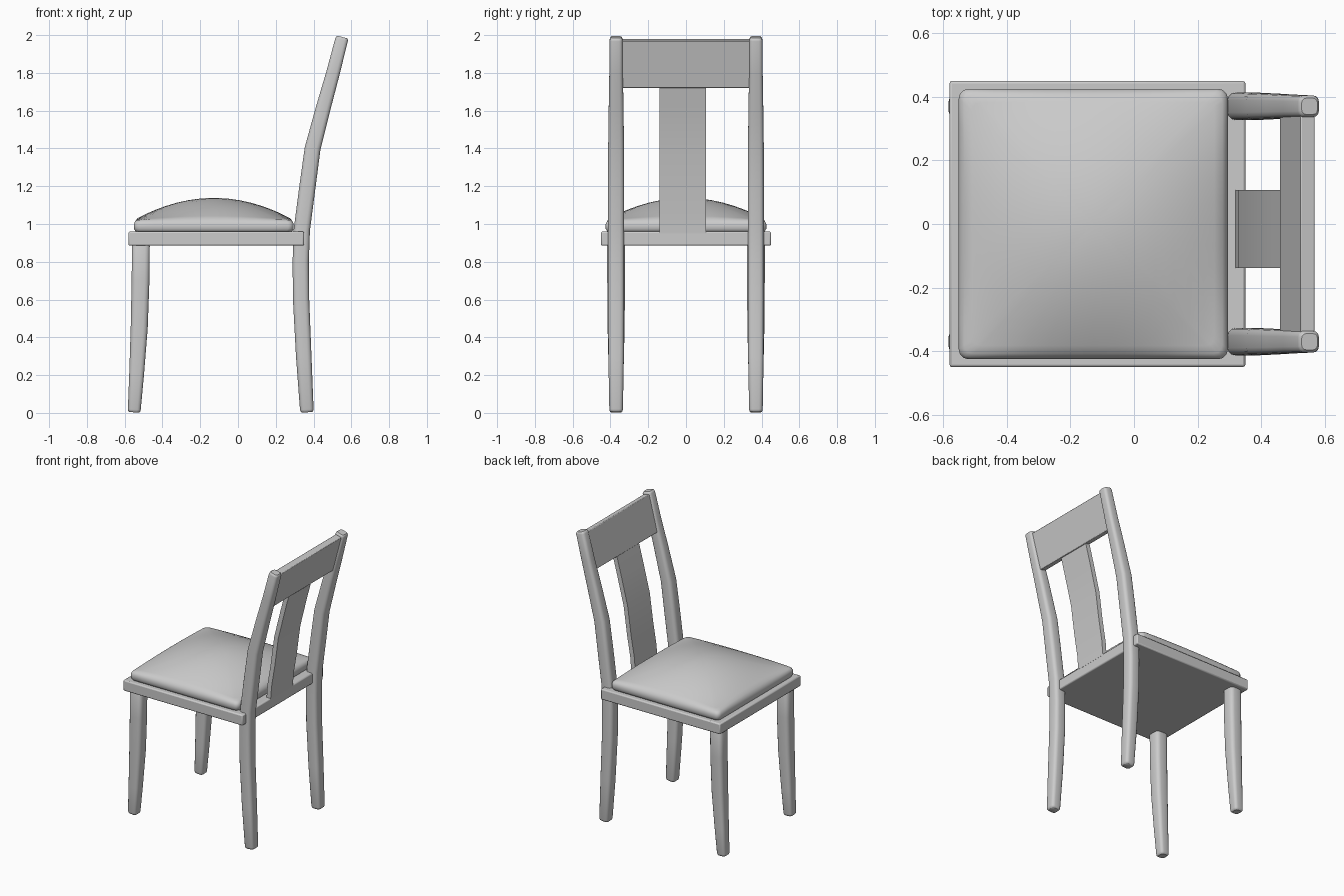
import bpy, bmesh, math
from mathutils import Vector

if "Cube" in bpy.data.objects:
    bpy.data.objects.remove(bpy.data.objects["Cube"])


def finish(name, bm, bevel=0, angle=40):
    bmesh.ops.recalc_face_normals(bm, faces=bm.faces)
    me = bpy.data.meshes.new(name)
    bm.to_mesh(me)
    bm.free()
    ob = bpy.data.objects.new(name, me)
    bpy.context.collection.objects.link(ob)
    if bevel:
        mod = ob.modifiers.new("bevel", 'BEVEL')
        mod.width, mod.segments = bevel, 2
    bpy.ops.object.select_all(action='DESELECT')
    ob.select_set(True)
    bpy.context.view_layer.objects.active = ob
    bpy.ops.object.shade_smooth_by_angle(angle=math.radians(angle))
    return ob


def loft(name, rings, **kw):
    bm = bmesh.new()
    loops = [[bm.verts.new(p) for p in r] for r in rings]
    n = len(loops[0])
    for a, b in zip(loops, loops[1:]):
        for i in range(n):
            j = (i + 1) % n
            bm.faces.new((a[i], a[j], b[j], b[i]))
    bm.faces.new(loops[0])
    bm.faces.new(loops[-1])
    return finish(name, bm, **kw)


def rounded_rect(hx, hy, r, corner=3, side=1):
    pts = []
    for k, (sx, sy) in enumerate(((1, 1), (-1, 1), (-1, -1), (1, -1))):
        c = Vector((sx * (hx - r), sy * (hy - r)))
        for i in range(corner + 1):
            a = math.pi / 2 * (k + i / corner)
            pts.append(c + Vector((math.cos(a), math.sin(a))) * r)
    out = []
    for i, p in enumerate(pts):
        out.append(p)
        if i % (corner + 1) == corner:
            q = pts[(i + 1) % len(pts)]
            out += [p.lerp(q, t / side) for t in range(1, side)]
    return out


def sweep(name, path, section, cy=0, tilt_ends=True, cap=0.0, **kw):
    """Sweep along (x, z, half size) points in the xz plane."""
    P = [Vector((x, z)) for x, z, _ in path]
    rings = []
    for i, (x, z, h) in enumerate(path):
        t = (P[min(i + 1, len(P) - 1)] - P[max(i - 1, 0)]).normalized()
        if not tilt_ends:
            t = Vector((0, 1))
        ring = lambda k, d: [(x + t.x * d + p.x * k * t.y, cy + p.y * k,
                              z + t.y * d - p.x * k * t.x) for p in section(h)]
        if cap and i == 0:
            rings += [ring(0.75, 0), ring(0.93, cap * 0.4), ring(1, cap)]
        elif cap and i == len(path) - 1:
            rings += [ring(1, -cap), ring(0.93, -cap * 0.4), ring(0.75, 0)]
        else:
            rings.append(ring(1, 0))
    return loft(name, rings, **kw)


def box(name, x0, x1, y0, y1, z0, z1, bevel):
    bm = bmesh.new()
    bmesh.ops.create_cube(bm, size=1)
    for v in bm.verts:
        v.co = ((x0 + x1) / 2 + v.co.x * (x1 - x0), (y0 + y1) / 2 + v.co.y * (y1 - y0),
                (z0 + z1) / 2 + v.co.z * (z1 - z0))
    return finish(name, bm, bevel)


# Seat frame
box("seat_frame", -0.58, 0.35, -0.45, 0.45, 0.885, 0.96, 0.008)

# Domed cushion: rounded-square rings, low side wall then a soft crown
CX, HX, HY = -0.128, 0.423, 0.425
rings = []
for inset, z in ((0.012, 0.955), (0.0, 0.975), (0.0, 1.0), (0.006, 1.013)):
    rings.append([(CX + p.x * (1 - inset / HX), p.y * (1 - inset / HY), z)
                  for p in rounded_rect(HX, HY, 0.03, 3, 10)])
for s in (0.96, 0.9, 0.82, 0.72, 0.6, 0.46, 0.32, 0.18, 0.06):
    ring = []
    for p in rounded_rect(HX, HY, 0.03, 3, 10):
        u, v = p.x * s / HX, p.y * s / HY
        ring.append((CX + p.x * s, p.y * s, 1.02 + 0.118 * (1 - u * u) * (1 - v * v)))
    rings.append(ring)
loft("seat_cushion", rings, angle=60)

# Legs
leg_section = lambda h: rounded_rect(h, h, h * 0.55, 3)
front = [(-0.55, 0.003, .034), (-0.537, 0.2, .039), (-0.523, 0.45, .045),
         (-0.516, 0.7, .047), (-0.514, 0.9, .047)]
back = [(.365, .003, .036), (.348, .3, .041), (.334, .6, .043), (.332, .8, .043),
        (.338, .97, .043), (.368, 1.2, .043), (.395, 1.4, .042), (.453, 1.62, .039),
        (.503, 1.8, .036), (.552, 1.99, .034)]
for side, s in (("left", -1), ("right", 1)):
    sweep("front_leg_" + side, front, leg_section, cy=0.37 * s, cap=0.015)
    sweep("back_post_" + side, back, leg_section, cy=0.37 * s, cap=0.015)

# Top rail between the posts
slab = lambda width, th: (lambda h: [Vector((sx * th, sy * width))
                                     for sx, sy in ((1, 1), (-1, 1), (-1, -1), (1, -1))])
sweep("top_rail", [(.481, 1.725, 0), (.546, 1.975, 0)], slab(0.345, 0.023), bevel=0.004)

# Curved back splat
splat = [(.335, .95, 0), (.343, 1.05, 0), (.368, 1.2, 0), (.395, 1.4, 0),
         (.445, 1.6, 0), (.482, 1.74, 0)]
sweep("back_splat", splat, slab(0.123, 0.016), cy=-0.016)
